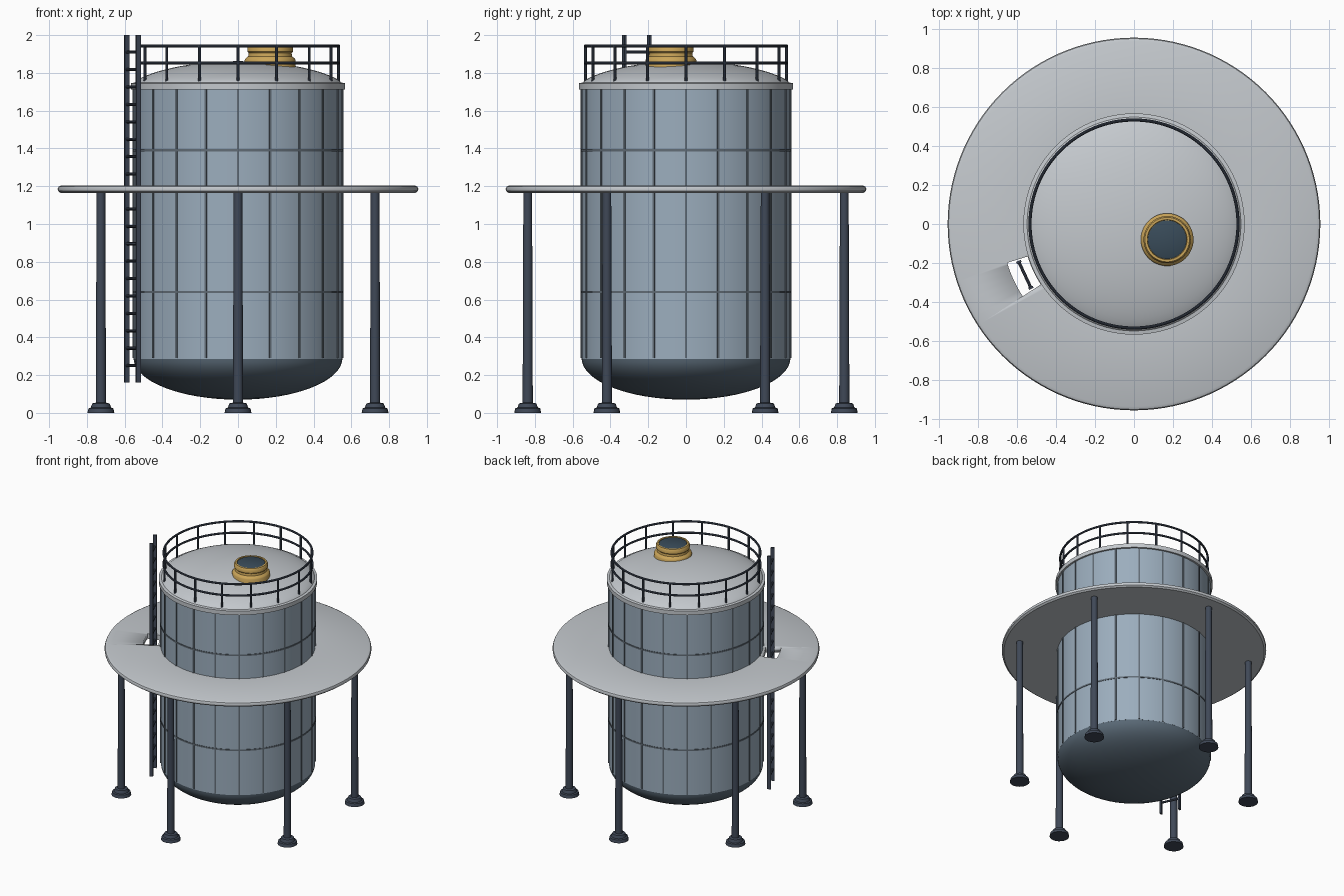
import bpy, bmesh
from math import sin, cos, pi, radians, sqrt
from mathutils import Matrix, Vector

if "Cube" in bpy.data.objects:
    bpy.data.objects.remove(bpy.data.objects["Cube"])


def material(name, rgb):
    m = bpy.data.materials.new(name)
    m.diffuse_color = (*rgb, 1)
    m.use_nodes = True
    m.node_tree.nodes["Principled BSDF"].inputs["Base Color"].default_value = m.diffuse_color
    return m


SHELL = material("shell_blue", (0.33, 0.42, 0.51))
SEAM = material("seam_grey", (0.12, 0.15, 0.18))
DISH = material("dish_slate", (0.10, 0.14, 0.18))
STEEL = material("dark_steel", (0.05, 0.065, 0.095))
PALE = material("pale_metal", (0.55, 0.58, 0.61))
GOLD = material("hatch_gold", (0.60, 0.38, 0.10))
LID = material("lid_dark", (0.04, 0.07, 0.10))


def finish(name, bm, mat, angle=35):
    bmesh.ops.remove_doubles(bm, verts=bm.verts, dist=1e-5)
    bmesh.ops.recalc_face_normals(bm, faces=bm.faces)
    me = bpy.data.meshes.new(name)
    bm.to_mesh(me)
    bm.free()
    ob = bpy.data.objects.new(name, me)
    bpy.context.collection.objects.link(ob)
    if mat:
        me.materials.append(mat)
    bpy.ops.object.select_all(action='DESELECT')
    ob.select_set(True)
    bpy.context.view_layer.objects.active = ob
    bpy.ops.object.shade_smooth_by_angle(angle=radians(angle))
    return ob


def add_lathe(bm, profile, segs, center=(0, 0), closed=False):
    rings = []
    for k in range(segs):
        a = 2 * pi * k / segs
        rings.append([bm.verts.new((center[0] + r * cos(a), center[1] + r * sin(a), z))
                      for r, z in profile])
    n = len(profile)
    for k in range(segs):
        a, b = rings[k], rings[(k + 1) % segs]
        for i in range(n if closed else n - 1):
            j = (i + 1) % n
            bm.faces.new((a[i], b[i], b[j], a[j]))


def lathe(name, profile, mat, segs=96, center=(0, 0), closed=False):
    bm = bmesh.new()
    add_lathe(bm, profile, segs, center, closed)
    return finish(name, bm, mat)


def add_rod(bm, p, q, r, segs=10):
    p, q = Vector(p), Vector(q)
    rot = (q - p).to_track_quat('Z', 'Y').to_matrix().to_4x4()
    bmesh.ops.create_cone(bm, cap_ends=True, segments=segs, radius1=r, radius2=r,
                          depth=(q - p).length,
                          matrix=Matrix.Translation((p + q) / 2) @ rot)


def add_box(bm, radius, tangent, z0, z1, depth, width, angle):
    # box placed in a frame whose x axis points outward at the given angle
    m = (Matrix.Rotation(angle, 4, 'Z')
         @ Matrix.Translation((radius, tangent, (z0 + z1) / 2))
         @ Matrix.Diagonal((depth, width, z1 - z0, 1)))
    bmesh.ops.create_cube(bm, size=1, matrix=m)


def circle(r, z, t, n=10):
    return [(r + t * cos(2 * pi * i / n), z + t * sin(2 * pi * i / n)) for i in range(n)]


# Tank body
R = 0.553
lathe("tank_shell", [(0, 0.285), (R, 0.285), (R, 1.72), (0, 1.72)], SHELL, 80)
dish = [(R * sin(t), 0.29 - 0.22 * cos(t)) for t in [pi / 2 * i / 16 for i in range(17)]]
lathe("bottom_dish", dish + [(0, 0.29)], DISH, 80)

# Roof dome with rim band
roof = [(0.55 * sin(t), 1.745 + 0.117 * cos(t) ** 1.4) for t in [pi / 2 * i / 16 for i in range(16)]]
lathe("roof_dome", roof + [(0.55, 1.745), (0.55, 1.72), (0, 1.72)], PALE)
lathe("roof_rim", [(0.54, 1.713), (0.567, 1.713), (0.567, 1.745), (0.54, 1.75)], PALE, closed=True)

# Shell seams: 20 upright strips and two hoops
bm = bmesh.new()
for k in range(20):
    add_box(bm, R, 0, 0.29, 1.714, 0.009, 0.012, 2 * pi * k / 20)
finish("upright_seams", bm, SEAM)
for i, z in enumerate((0.64, 1.39)):
    lathe(f"hoop_seam_{i + 1}", [(0.545, z - 0.006), (0.5565, z - 0.006),
                                 (0.5565, z + 0.006), (0.545, z + 0.006)], SEAM, 80, closed=True)

# Ring platform with a ladder opening
platform = lathe("platform", [(0.55, 1.165), (0.94, 1.165), (0.953, 1.175), (0.955, 1.187),
                              (0.950, 1.198), (0.935, 1.205), (0.55, 1.205)], PALE, 120, closed=True)
bm = bmesh.new()
arc = [radians(197 + 16 * i / 6) for i in range(7)]
outline = [(0.57, a) for a in arc] + [(0.68, a) for a in reversed(arc)]
face = bm.faces.new([bm.verts.new((r * cos(a), r * sin(a), 1.1)) for r, a in outline])
ext = bmesh.ops.extrude_face_region(bm, geom=[face])
bmesh.ops.translate(bm, vec=(0, 0, 0.2),
                    verts=[v for v in ext["geom"] if isinstance(v, bmesh.types.BMVert)])
cutter = finish("opening_cutter", bm, None)
cutter.hide_render = True
mod = platform.modifiers.new("opening", 'BOOLEAN')
mod.operation = 'DIFFERENCE'
mod.solver = 'EXACT'
mod.object = cutter
bpy.ops.object.select_all(action='DESELECT')
platform.select_set(True)
bpy.context.view_layer.objects.active = platform
bpy.ops.object.modifier_apply(modifier=mod.name)
bpy.data.objects.remove(cutter)

# Six legs with stepped feet
for k in range(6):
    a = radians(90 + 60 * k)
    lathe(f"leg_{k + 1}", [(0, 0), (0.071, 0), (0.066, 0.024), (0.054, 0.028), (0.046, 0.05),
                           (0.027, 0.054), (0.023, 1.17), (0, 1.17)],
          STEEL, 20, (0.838 * cos(a), 0.838 * sin(a)))

# Roof railing
bm = bmesh.new()
for z in (1.852, 1.942):
    add_lathe(bm, circle(0.533, z, 0.008), 96, closed=True)
for k in range(16):
    a = 2 * pi * k / 16
    x, y = 0.533 * cos(a), 0.533 * sin(a)
    add_rod(bm, (x, y, 1.75), (x, y, 1.942), 0.008)
finish("roof_railing", bm, STEEL)

# Ladder
LA = radians(205)
bm = bmesh.new()
for s in (-1, 1):
    add_box(bm, 0.617, s * 0.073, 0.16, 2.0, 0.026, 0.012, LA)
out, side = Vector((cos(LA), sin(LA), 0)), Vector((-sin(LA), cos(LA), 0))
for k in range(19):
    c = out * 0.617 + Vector((0, 0, 0.25 + 0.0922 * k))
    add_rod(bm, c - side * 0.073, c + side * 0.073, 0.008, 8)
finish("ladder", bm, STEEL)

# Roof hatch
HC = (0.17, -0.08)
lathe("hatch_collar", [(0, 1.80), (0.135, 1.80), (0.135, 1.868), (0.130, 1.876), (0.116, 1.888),
                       (0.114, 1.905), (0.121, 1.912), (0.121, 1.934), (0.114, 1.945),
                       (0.102, 1.945), (0.100, 1.935), (0, 1.935)], GOLD, 48, HC)
lathe("hatch_lid", [(0, 1.93), (0.099, 1.93), (0.099, 1.941), (0.092, 1.945), (0, 1.945)], LID, 48, HC)
